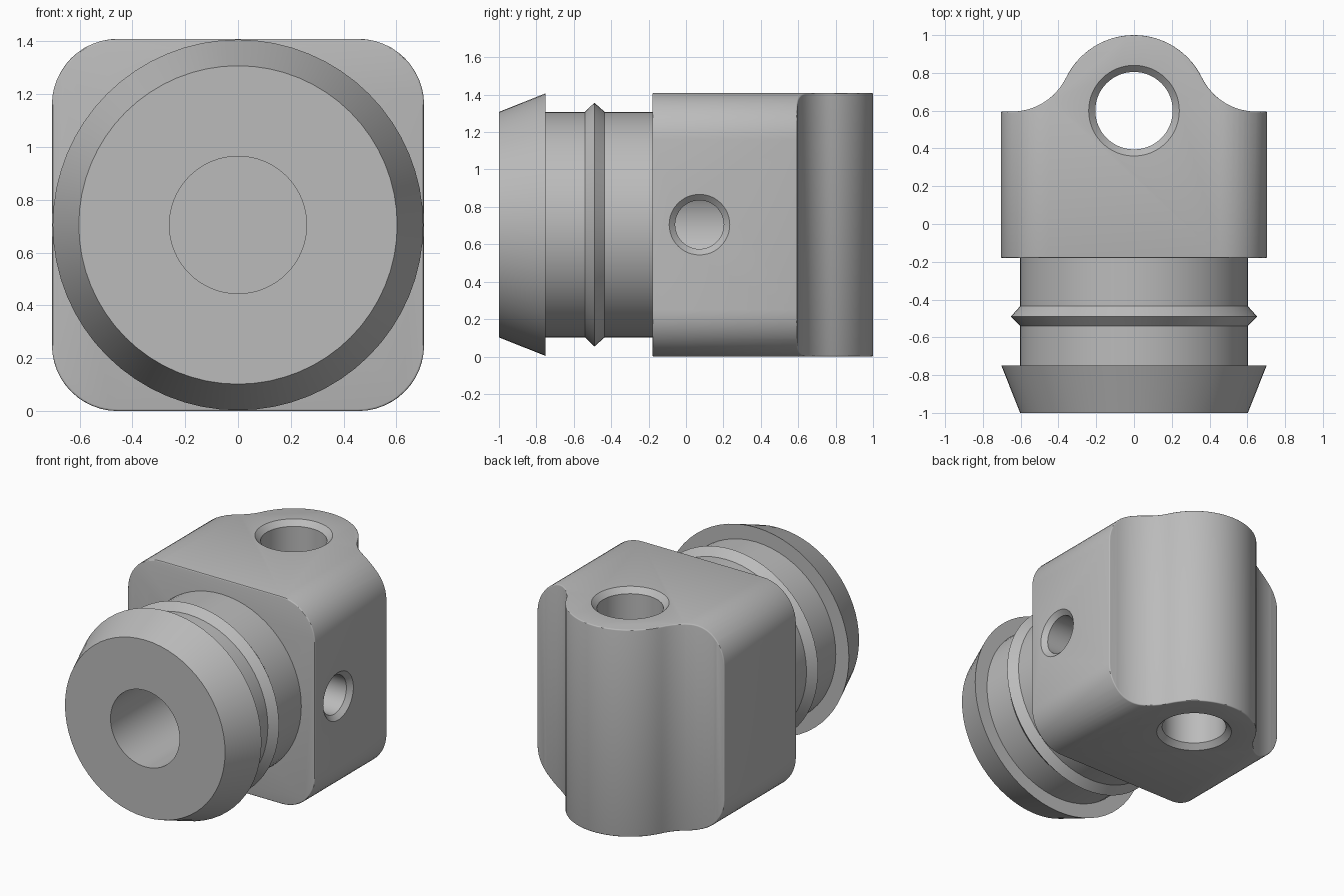
import bpy, bmesh
from math import sin, cos, pi, radians, asin
from mathutils import Matrix, Vector

cube = bpy.data.objects.get("Cube")
if cube:
    bpy.data.objects.remove(cube, do_unlink=True)

HALF = 0.705          # half width and half height of the block
MID = HALF            # height of the main axis
BORE = 0.26

grey = bpy.data.materials.new("plain grey")
grey.use_nodes = True
GREY = (0.5, 0.5, 0.5, 1)
grey.diffuse_color = GREY
grey.node_tree.nodes["Principled BSDF"].inputs["Base Color"].default_value = GREY


def make_object(name, bm):
    bmesh.ops.recalc_face_normals(bm, faces=bm.faces)
    mesh = bpy.data.meshes.new(name)
    bm.to_mesh(mesh)
    bm.free()
    mesh.materials.append(grey)
    obj = bpy.data.objects.new(name, mesh)
    bpy.context.collection.objects.link(obj)
    return obj


def prism(name, points, direction):
    """Closed outline pushed along a direction."""
    bm = bmesh.new()
    face = bm.faces.new([bm.verts.new(p) for p in points])
    moved = bmesh.ops.extrude_face_region(bm, geom=[face])["geom"]
    verts = [v for v in moved if isinstance(v, bmesh.types.BMVert)]
    bmesh.ops.translate(bm, verts=verts, vec=direction)
    if not face.is_valid or len(bm.faces) == len(points) + 1:
        bmesh.ops.holes_fill(bm, edges=bm.edges)
    return make_object(name, bm)


def lathe(name, profile, matrix, steps=64, ring=False):
    """Turn (radius, height) pairs about z, then place by matrix."""
    bm = bmesh.new()
    rows = [[bm.verts.new((r * cos(2 * pi * i / steps), r * sin(2 * pi * i / steps), h))
             for i in range(steps)] for r, h in profile]
    pairs = list(zip(rows, rows[1:]))
    if ring:
        pairs.append((rows[-1], rows[0]))
    else:
        bm.faces.new(rows[0])
        bm.faces.new(rows[-1])
    for a, b in pairs:
        for i in range(steps):
            j = (i + 1) % steps
            bm.faces.new((a[i], a[j], b[j], b[i]))
    bm.transform(matrix)
    return make_object(name, bm)


def apply(obj, kind, **settings):
    mod = obj.modifiers.new(kind.lower(), kind)
    for key, value in settings.items():
        setattr(mod, key, value)
    bpy.context.view_layer.objects.active = obj
    bpy.ops.object.modifier_apply(modifier=mod.name)


def combine(obj, tool, operation):
    apply(obj, "BOOLEAN", object=tool, operation=operation, solver="EXACT")
    bpy.data.objects.remove(tool, do_unlink=True)


def arc(cx, cy, r, start, end, n):
    return [(cx + r * cos(radians(start + (end - start) * i / n)),
             cy + r * sin(radians(start + (end - start) * i / n))) for i in range(n + 1)]


# Block: rounded square section running front to back
CORNER = 0.25
c = HALF - CORNER
section = []
for k, (sx, sz) in enumerate(((1, 1), (-1, 1), (-1, -1), (1, -1))):
    section += arc(sx * c, MID + sz * c, CORNER, 90 * k, 90 * k + 90, 12)
block = prism("block", [(x, -0.18, z) for x, z in section], Vector((0, 1.4, 0)))

# Plan outline: lug arc blended into the flat back
LUG_Y, LUG_R, BLEND, BACK = 0.6, 0.4, 0.32, 0.595
tilt = asin((BACK + BLEND - LUG_Y) / (LUG_R + BLEND))
blend_x = (LUG_R + BLEND) * cos(tilt)
deg = tilt * 180 / pi
side = arc(blend_x, BACK + BLEND, BLEND, 270, 180 + deg, 12)
side += arc(0, LUG_Y, LUG_R, deg, 90, 14)[1:]
plan = [(0.9, -0.5), (0.9, BACK)] + side
plan += [(-x, y) for x, y in reversed(plan) if abs(x) > 0.001]
outline = prism("plan_cutter", [(x, y, -0.2) for x, y in plan], Vector((0, 0, 2)))
combine(block, outline, "INTERSECT")
apply(block, "BEVEL", width=0.028, segments=3, limit_method="ANGLE", angle_limit=radians(40))

# Pin hole through the lug, chamfered at both ends
WIDE, R, CH = 0.24, 0.205, 0.035
pin = [(WIDE, -0.1), (WIDE, 0), (R, CH), (R, 2 * MID - CH), (WIDE, 2 * MID), (WIDE, 2 * MID + 0.1)]
combine(block, lathe("pin_cutter", pin, Matrix.Translation((0, LUG_Y, 0))), "DIFFERENCE")

# Blind bore on the main axis
along_y = Matrix.Translation((0, 0, MID)) @ Matrix.Rotation(-pi / 2, 4, "X")
combine(block, lathe("bore_cutter", [(BORE, -0.4), (BORE, 0.25)], along_y), "DIFFERENCE")

# Side port reaching the bore from one side
along_x = Matrix.Translation((0, 0.072, MID)) @ Matrix.Rotation(pi / 2, 4, "Y")
port = [(0.13, 0.05), (0.13, HALF - 0.03), (0.162, HALF), (0.162, HALF + 0.1)]
combine(block, lathe("port_cutter", port, along_x, 48), "DIFFERENCE")

# Turned spigot: tapered head, neck and sharp ridge
NECK = 0.603
profile = [(BORE, -1), (NECK, -1), (0.702, -0.75), (NECK, -0.75), (NECK, -0.54),
           (0.652, -0.49), (NECK, -0.435), (NECK, -0.17), (BORE, -0.17)]
spigot = lathe("spigot", profile, along_y, ring=True)

for obj in (block, spigot):
    bpy.ops.object.select_all(action="DESELECT")
    obj.select_set(True)
    bpy.context.view_layer.objects.active = obj
    bpy.ops.object.shade_smooth_by_angle(angle=radians(30))
